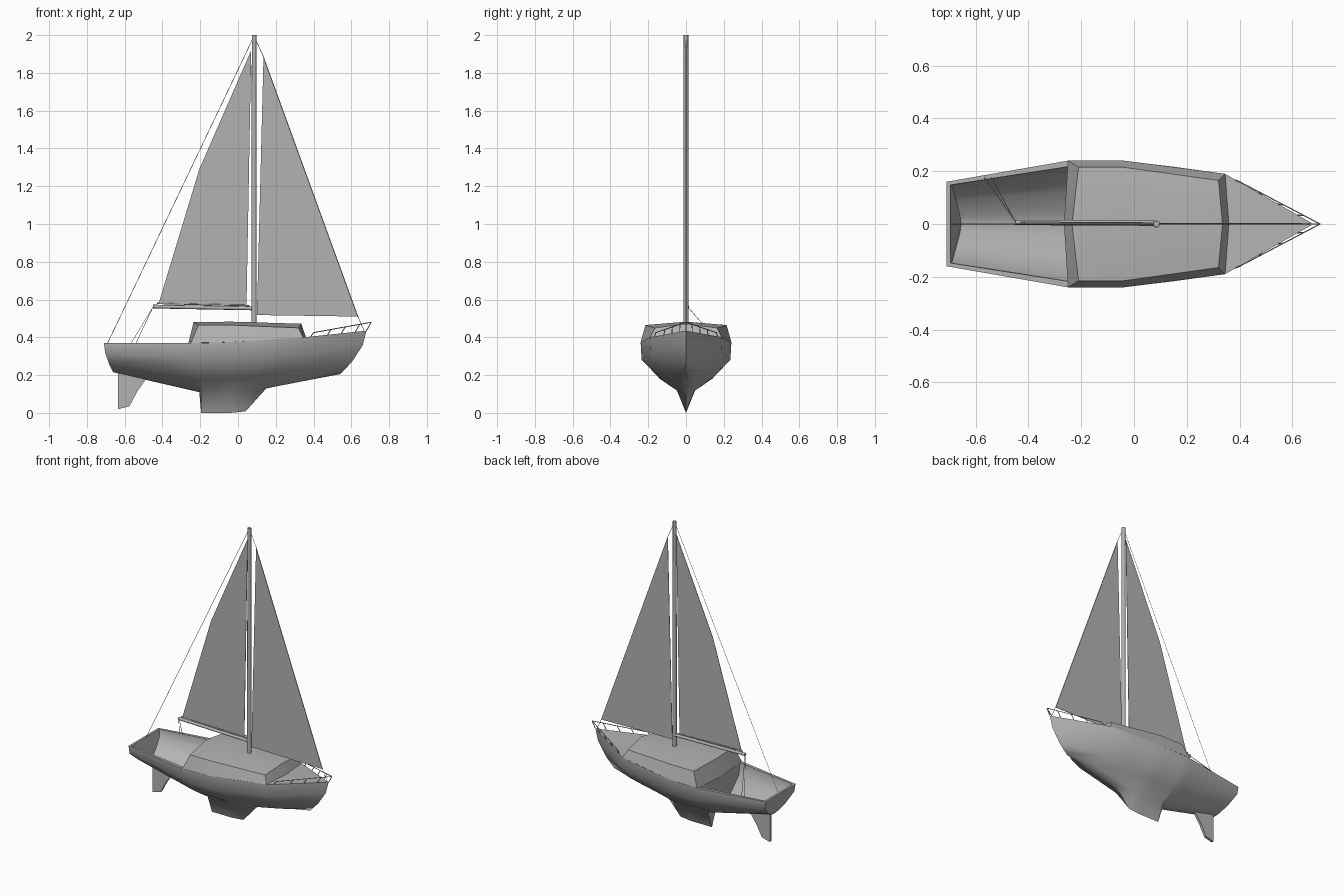
import bpy, bmesh, math
from mathutils import Vector

if "Cube" in bpy.data.objects:
    bpy.data.objects.remove(bpy.data.objects["Cube"], do_unlink=True)

grey = bpy.data.materials.new("plain grey")
grey.use_nodes = True
grey.diffuse_color = (0.45, 0.45, 0.45, 1)
grey.node_tree.nodes["Principled BSDF"].inputs["Base Color"].default_value = grey.diffuse_color


def finish(bm, name, angle=0):
    bmesh.ops.remove_doubles(bm, verts=bm.verts, dist=0.0002)
    bmesh.ops.recalc_face_normals(bm, faces=bm.faces)
    mesh = bpy.data.meshes.new(name)
    bm.to_mesh(mesh)
    bm.free()
    mesh.materials.append(grey)
    obj = bpy.data.objects.new(name, mesh)
    bpy.context.collection.objects.link(obj)
    if angle:
        bpy.ops.object.select_all(action='DESELECT')
        obj.select_set(True)
        bpy.context.view_layer.objects.active = obj
        bpy.ops.object.shade_smooth_by_angle(angle=math.radians(angle))
    return obj


def rod(bm, a, b, r1, r2=None, sides=6):
    a, b = Vector(a), Vector(b)
    d = b - a
    m = d.to_track_quat('Z', 'Y').to_matrix().to_4x4()
    m.translation = (a + b) / 2
    bmesh.ops.create_cone(bm, cap_ends=True, segments=sides, radius1=r1,
                          radius2=r2 or r1, depth=d.length, matrix=m)


def rods(name, paths, r, sides=6, angle=50):
    bm = bmesh.new()
    for path in paths:
        for a, b in zip(path, path[1:]):
            rod(bm, a, b, r, sides=sides)
    return finish(bm, name, angle)


# Hull cross-section: sheer, chine, bilge, garboard as (width, depth) fractions
SECTION = [(1, 0), (0.98, 0.34), (0.58, 0.72), (0.2, 0.95)]


def ring(bm, x, half, sheer, body, keel, rake=0):
    side = [(x + rake * d ** 1.8, half * w, sheer - d * (sheer - body)) for w, d in SECTION]
    pts = side + [(x + rake, 0, keel)] + [(px, -py, pz) for px, py, pz in reversed(side)]
    return [bm.verts.new(p) for p in pts]


def loft(bm, rings):
    for a, b in zip(rings, rings[1:]):
        for i in range(len(a) - 1):
            bm.faces.new((a[i], a[i + 1], b[i + 1], b[i]))


# Hull with keel: x, half width, sheer height, body bottom, keel bottom, end rake
STATIONS = [(-0.71, 0.16, 0.37, 0.215, 0.215, 0.05),
            (-0.25, 0.24, 0.37, 0.12, 0.12),
            (-0.205, 0.24, 0.37, 0.11, 0.11),
            (-0.195, 0.24, 0.37, 0.11, 0),
            (-0.04, 0.24, 0.375, 0.105, 0),
            (0.04, 0.23, 0.38, 0.105, 0.008),
            (0.15, 0.217, 0.388, 0.13, 0.13),
            (0.345, 0.19, 0.40, 0.168, 0.168),
            (0.68, 0, 0.435, 0.205, 0.205, -0.14)]
bm = bmesh.new()
outer = [ring(bm, *s) for s in STATIONS]
loft(bm, outer)
bm.faces.new(outer[0])
# Open cockpit well, its rim and bulkhead
inner = [ring(bm, -0.695, 0.148, 0.37, 0.24, 0.24, 0.04),
         ring(bm, -0.25, 0.217, 0.37, 0.14, 0.14)]
loft(bm, inner)
for r in inner:
    bm.faces.new(r)
for e in (0, -1):
    bm.faces.new((outer[0][e], outer[1][e], inner[1][e], inner[0][e]))
bm.faces.new((outer[0][0], inner[0][0], inner[0][-1], outer[0][-1]))
# Deck
bm.faces.new((outer[1][0], inner[1][0], inner[1][-1], outer[1][-1],
              outer[2][-1], outer[2][0]))
for a, b in zip(outer[2:], outer[3:]):
    bm.faces.new((a[0], a[-1], b[-1], b[0]))
bmesh.ops.dissolve_degenerate(bm, dist=0.0002, edges=bm.edges)
finish(bm, "hull", 55)

# Cabin with crowned roof
BASE = [(-0.265, 0, 0.36), (-0.25, 0.24, 0.37), (-0.04, 0.24, 0.375),
        (0.345, 0.19, 0.40), (0.36, 0, 0.40)]
ROOF = [(-0.235, 0, 0.48), (-0.21, 0.215, 0.465), (-0.04, 0.215, 0.465),
        (0.32, 0.165, 0.45), (0.335, 0, 0.472)]
bm = bmesh.new()
for s in (1, -1):
    low, top = ([bm.verts.new((x, s * y, z)) for x, y, z in row] for row in (BASE, ROOF))
    ridge = bm.verts.new((-0.04, 0, 0.483))
    loft(bm, [low, top])
    bm.faces.new((top[0], top[1], top[2], ridge))
    bm.faces.new((ridge, top[2], top[3], top[4]))
    bm.faces.new(low)
finish(bm, "cabin", 25)


# Flat parts cut from an x, z outline
def plate(name, outline, y, thick):
    bm = bmesh.new()
    face = bm.faces.new([bm.verts.new((x, y - thick / 2, z)) for x, z in outline])
    ext = bmesh.ops.extrude_face_region(bm, geom=[face])
    moved = [g for g in ext["geom"] if isinstance(g, bmesh.types.BMVert)]
    bmesh.ops.translate(bm, verts=moved, vec=(0, thick, 0))
    return finish(bm, name)


plate("rudder", [(-0.635, 0.23), (-0.635, 0.02), (-0.575, 0.035), (-0.535, 0.11),
                 (-0.48, 0.19)], 0, 0.016)
plate("mainsail", [(-0.42, 0.58), (0.045, 0.565), (0.07, 1.92), (-0.205, 1.29)], 0.004, 0.002)
plate("jib", [(0.1, 0.518), (0.635, 0.51), (0.135, 1.885)], 0.002, 0.002)

# Spars
MAST_X = 0.085
bm = bmesh.new()
rod(bm, (MAST_X, 0, 0.46), (MAST_X, 0, 2), 0.014, 0.012, 12)
finish(bm, "mast", 50)
rods("boom", [[(-0.45, 0.006, 0.563), (MAST_X, 0.003, 0.553)]], 0.010, 8)
rods("sail_foot_spar", [[(-0.43, 0.006, 0.58), (0.06, 0.003, 0.568)]], 0.004)

# Standing and running rigging
head = (MAST_X, 0, 1.995)
rods("stays", [[head, (-0.69, 0, 0.37)],
               [head, (0.135, 0, 1.885), (0.635, 0, 0.51), (0.67, 0, 0.43)]], 0.0015, 4)
rods("mainsheet", [[(-0.45, 0.01, 0.56), (x, 0.175, 0.37)] for x in (-0.54, -0.565)], 0.0015, 4)

# Bow rail with posts, mirrored
paths = []
tip = Vector((0.705, 0, 0.48))
for s in (1, -1):
    start = Vector((0.385, s * 0.167, 0.404))
    bend = Vector((0.40, s * 0.16, 0.425))
    stem = Vector((0.68, 0, 0.435))
    paths.append([start, bend, tip])
    for t in (0.3, 0.55, 0.8):
        paths.append([start.lerp(stem, t), bend.lerp(tip, t)])
paths.append([stem, tip])
rods("bow_rail", paths, 0.0025)
